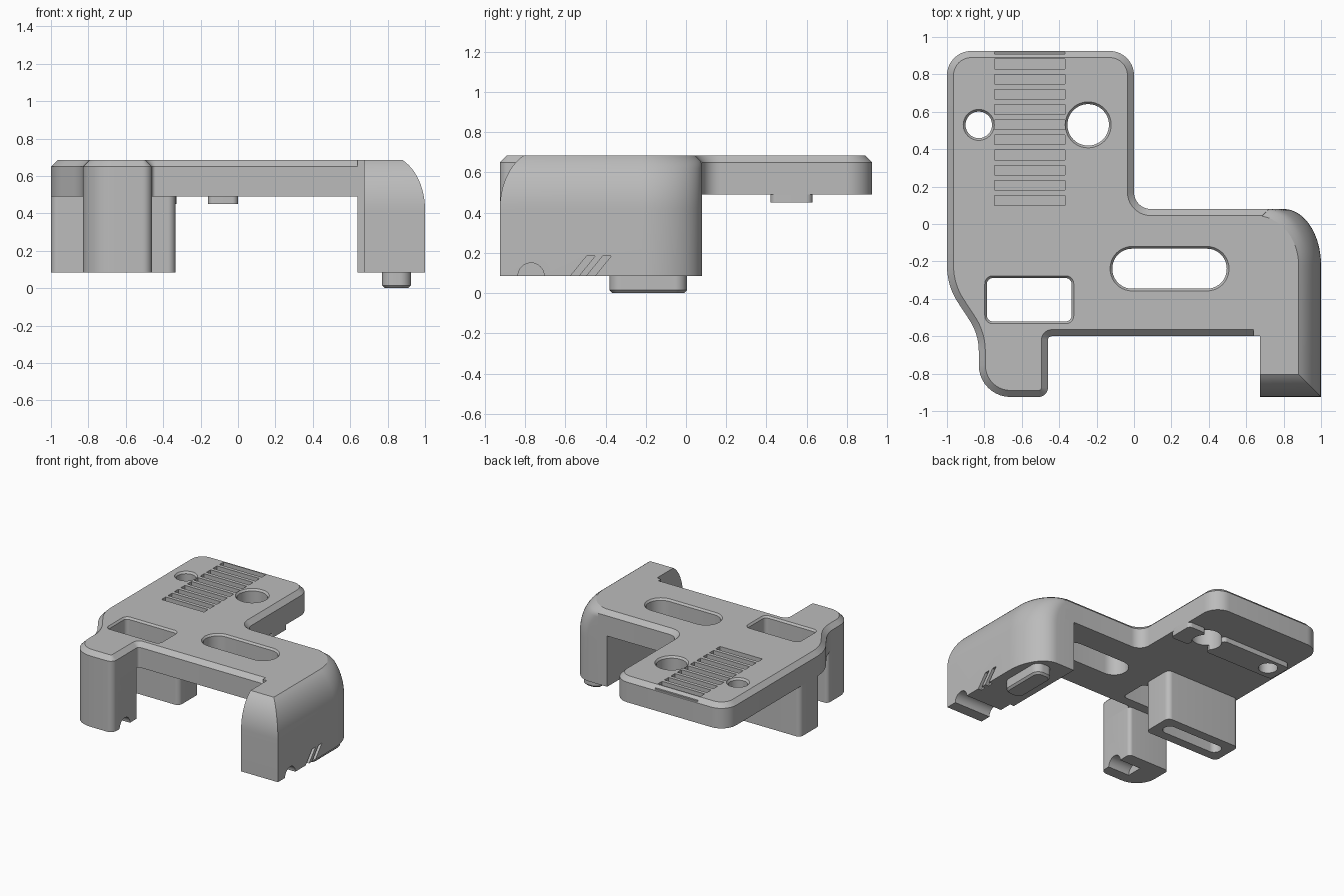
import bpy, bmesh, math
from mathutils import Vector

cube = bpy.data.objects.get("Cube")
if cube:
    bpy.data.objects.remove(cube, do_unlink=True)

grey = bpy.data.materials.new("plain_grey")
grey.use_nodes = True
colour = (0.5, 0.5, 0.5, 1)
grey.diffuse_color = colour
grey.node_tree.nodes["Principled BSDF"].inputs["Base Color"].default_value = colour


def rounded(corners, steps=10):
    """Counterclockwise outline from (x, y, radius) corners."""
    out = []
    for k, (x, y, r) in enumerate(corners):
        p = Vector((x, y))
        a = (Vector(corners[k - 1][:2]) - p).normalized()
        b = (Vector(corners[(k + 1) % len(corners)][:2]) - p).normalized()
        if r == 0:
            out.append(p)
            continue
        half = a.angle(b) / 2
        centre = p + (a + b).normalized() * (r / math.sin(half))
        start = p + a * (r / math.tan(half)) - centre
        end = p + b * (r / math.tan(half)) - centre
        sweep = math.pi - 2 * half
        for i in range(steps + 1):
            t = i / steps
            out.append(centre + (start * math.sin((1 - t) * sweep)
                                 + end * math.sin(t * sweep)) / math.sin(sweep))
    return out


def box_outline(x0, x1, y0, y1, r=0):
    return rounded([(x0, y0, r), (x1, y0, r), (x1, y1, r), (x0, y1, r)])


def circle(x, y, r, n=48):
    return [Vector((x + r * math.cos(a), y + r * math.sin(a)))
            for a in (2 * math.pi * i / n for i in range(n))]


def inset(pts, d):
    """Move every outline point inward by d along its mitre."""
    out = []
    for k, p in enumerate(pts):
        e = (p - pts[k - 1]).normalized()
        f = (pts[(k + 1) % len(pts)] - p).normalized()
        n, m = Vector((-e.y, e.x)), Vector((-f.y, f.x))
        out.append(p + (n + m) * (d / (1 + n.dot(m))))
    return out


def loft(name, rings):
    """Solid through a list of (z, outline) with equal point counts."""
    bm = bmesh.new()
    loops = [[bm.verts.new((p[0], p[1], z)) for p in pts] for z, pts in rings]
    n = len(loops[0])
    for lo, hi in zip(loops, loops[1:]):
        for i in range(n):
            j = (i + 1) % n
            bm.faces.new((lo[i], lo[j], hi[j], hi[i]))
    bm.faces.new(loops[0][::-1])
    bm.faces.new(loops[-1])
    bmesh.ops.recalc_face_normals(bm, faces=bm.faces)
    mesh = bpy.data.meshes.new(name)
    bm.to_mesh(mesh)
    bm.free()
    mesh.materials.append(grey)
    ob = bpy.data.objects.new(name, mesh)
    bpy.context.collection.objects.link(ob)
    return ob


def slab(name, pts, layers):
    return loft(name, [(z, inset(pts, d) if d else pts) for z, d in layers])


def along_x(ob, x):
    """Turn a z extrusion of a (y, z) profile so it runs along x."""
    for v in ob.data.vertices:
        v.co = (v.co.z + x, v.co.x, v.co.y)
    return ob


def cut(ob, cutters):
    for c in cutters:
        c.hide_render = True
        mod = ob.modifiers.new("cut", "BOOLEAN")
        mod.operation, mod.solver, mod.object = "DIFFERENCE", "EXACT", c
        bpy.context.view_layer.objects.active = ob
        bpy.ops.object.modifier_apply(modifier=mod.name)


TOP, UNDER, BASE, EDGE = 0.685, 0.49, 0.085, 0.035

# Top plate with chamfered rim
plate = slab("top_plate", rounded([
    (-1, 0.925, 0.13), (-1, -0.33, 0.36), (-0.83, -0.59, 0.3), (-0.83, -0.925, 0.17),
    (-0.46, -0.925, 0.05), (-0.46, -0.6, 0.02), (0.72, -0.6, 0), (0.72, 0.08, 0),
    (0, 0.08, 0.09), (0, 0.925, 0.13)]),
    [(UNDER, 0), (TOP - EDGE, 0), (TOP, EDGE)])

# Through openings with a small countersink
openings = [slab("opening_cutter", pts, [(0.4, 0.014), (0.67, 0.014), (0.69, -0.002)])
            for pts in (circle(-0.83, 0.53, 0.085), circle(-0.245, 0.53, 0.125),
                        box_outline(-0.13, 0.51, -0.36, -0.118, 0.12),
                        box_outline(-0.8, -0.32, -0.535, -0.275, 0.045))]

# Row of grip grooves
grooves = [slab("groove_cutter", box_outline(-0.745, -0.37, y, y + 0.052),
                [(TOP - 0.03, 0), (0.8, 0)])
           for y in (0.1 + 0.081 * i for i in range(11))]
cut(plate, openings + grooves)

# Front column
column = slab("front_column", rounded([
    (-0.83, -0.925, 0.17), (-0.46, -0.925, 0.05), (-0.46, -0.6, 0.03), (-0.83, -0.6, 0.03)]),
    [(BASE, 0), (UNDER + 0.05, 0)])
column_notch = along_x(slab("notch_cutter", circle(-0.77, BASE, 0.065), [(0, 0), (0.25, 0)]), -0.65)
cut(column, [column_notch])

# Slotted block under the plate
block = slab("slotted_block", box_outline(-1, -0.335, -0.265, -0.01, 0.04),
             [(BASE, 0), (UNDER + 0.03, 0)])
slot = slab("slot_cutter", box_outline(-0.93, -0.405, -0.19, -0.085, 0.05), [(0, 0), (0.4, 0)])
cut(block, [slot])


# Side leg: front and outer faces curve in towards the top
def leg_outline(i, b):
    pts = [(0.64, -0.6), (0.675, -0.6), (0.675, -0.925 + i), (1 - i, -0.925 + i)]
    cx, cy = 0.8 - 1.25 * i, -0.22
    for k in range(17):
        a = math.pi / 2 * k / 16
        pts.append((cx + (1 - i - cx) * math.cos(a), cy + (0.08 - b - cy) * math.sin(a)))
    return pts + [(0.64, 0.08 - b)]


rings = [(BASE, leg_outline(0, 0))]
sweep = math.radians(65)
for k in range(13):
    t = sweep * k / 12
    z = 0.42 + (TOP - 0.42) * math.sin(t) / math.sin(sweep)
    lean = 0.12 * (1 - math.cos(t)) / (1 - math.cos(sweep))
    rings.append((z, leg_outline(lean, max(0, z - TOP + EDGE))))
leg = loft("side_leg", rings)

# Leg notch and slanted side grooves
leg_cutters = [along_x(slab("notch_cutter", circle(-0.77, BASE, 0.065), [(0, 0), (0.6, 0)]), 0.55)]
for y in (-0.575, -0.495):
    slant = [Vector(p) for p in ((y - 0.016, 0.065), (y + 0.026, 0.065),
                                 (y + 0.124, 0.185), (y + 0.082, 0.185))]
    leg_cutters.append(along_x(slab("slash_cutter", slant, [(0, 0), (0.2, 0)]), 0.97))
cut(leg, leg_cutters)

# Foot under the side leg
foot = slab("leg_foot", box_outline(0.77, 0.925, -0.38, 0.005, 0.06),
            [(0, 0.015), (0.015, 0), (BASE + 0.02, 0)])

# Low bars under the plate, either side of the large hole
bars = []
for name, x0, x1 in (("under_bar_long", -0.95, -0.33), ("under_bar_short", -0.16, 0)):
    bar = slab(name, box_outline(x0, x1, 0.42, 0.628, 0.03), [(0.45, 0), (UNDER + 0.02, 0)])
    cut(bar, openings[:2])
    bars.append(bar)

# Smooth shading with sharp edges kept, then drop the cutters
parts = [plate, column, block, leg, foot] + bars
for ob in list(bpy.data.objects):
    if ob.name.split(".")[0].endswith("_cutter"):
        bpy.data.objects.remove(ob, do_unlink=True)
bpy.ops.object.select_all(action="DESELECT")
for ob in parts:
    ob.select_set(True)
bpy.context.view_layer.objects.active = plate
bpy.ops.object.shade_smooth_by_angle(angle=math.radians(30))
